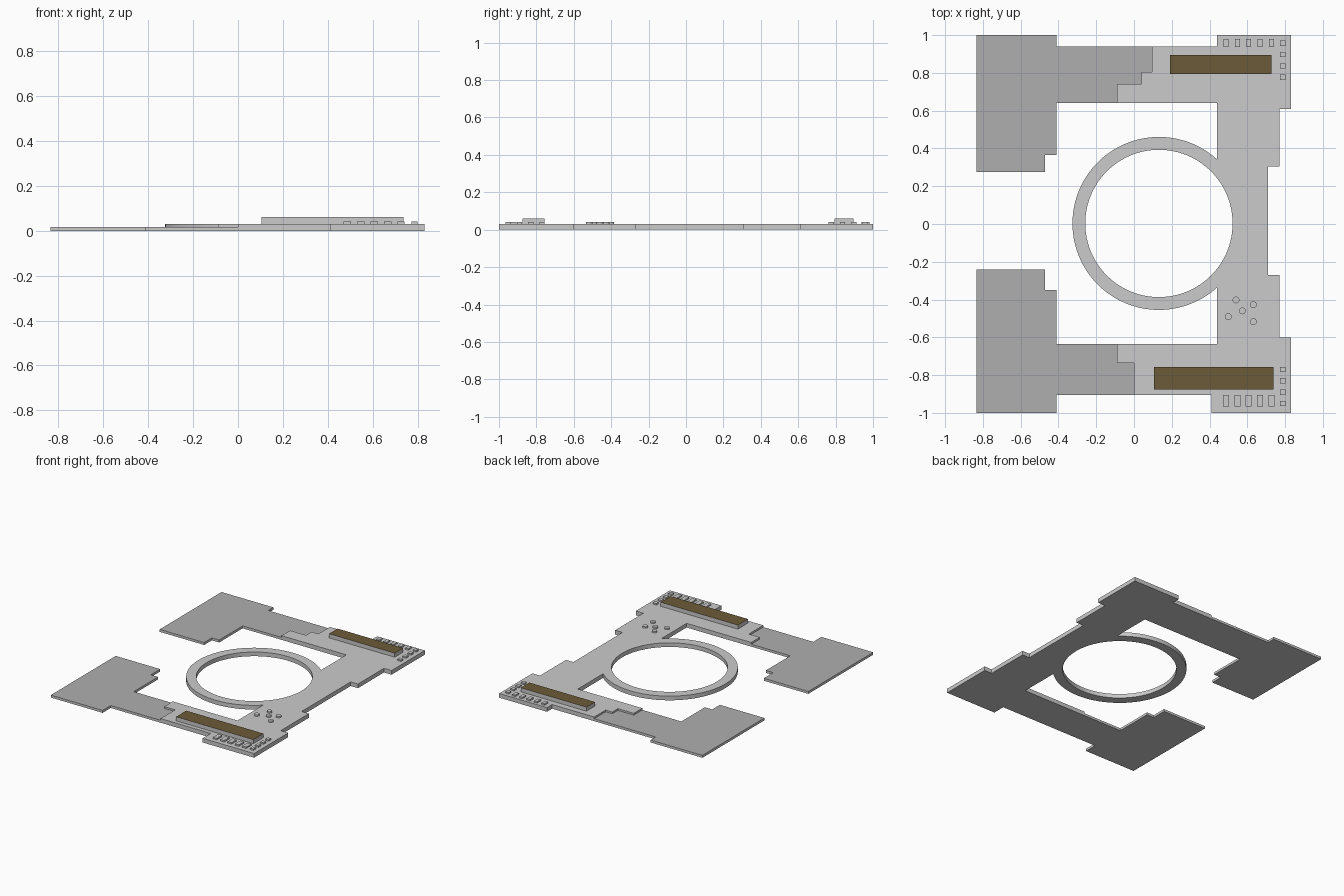
import bpy, bmesh
from math import cos, sin, acos, pi

if "Cube" in bpy.data.objects:
    bpy.data.objects.remove(bpy.data.objects["Cube"])


def colour(name, rgb):
    m = bpy.data.materials.new(name)
    m.diffuse_color = (*rgb, 1)
    m.use_nodes = True
    m.node_tree.nodes["Principled BSDF"].inputs["Base Color"].default_value = m.diffuse_color
    return m


grey = colour("plain_grey", (0.8, 0.8, 0.8))
dark = colour("dark_grey", (0.43, 0.43, 0.43))
brown = colour("brown", (0.15, 0.105, 0.04))


def plate(name, loops, z0, z1, top=None):
    """Extrude closed outlines (later ones are holes); optionally colour the top."""
    cu = bpy.data.curves.new(name, 'CURVE')
    cu.dimensions, cu.fill_mode = '2D', 'BOTH'
    cu.extrude = (z1 - z0) / 2
    for pts in loops:
        sp = cu.splines.new('POLY')
        sp.points.add(len(pts) - 1)
        for p, (x, y) in zip(sp.points, pts):
            p.co = (x, y, 0, 1)
        sp.use_cyclic_u = True
    ob = bpy.data.objects.new(name, cu)
    bpy.context.collection.objects.link(ob)
    bpy.ops.object.select_all(action='DESELECT')
    ob.select_set(True)
    bpy.context.view_layer.objects.active = ob
    bpy.ops.object.convert(target='MESH')
    ob = bpy.context.object
    bm = bmesh.new()
    bm.from_mesh(ob.data)
    bmesh.ops.remove_doubles(bm, verts=bm.verts, dist=1e-5)
    bmesh.ops.translate(bm, verts=bm.verts, vec=(0, 0, (z0 + z1) / 2))
    bmesh.ops.recalc_face_normals(bm, faces=bm.faces)
    if top:
        ob.data.materials.clear()
        ob.data.materials.append(grey)
        ob.data.materials.append(top)
        for f in bm.faces:
            f.material_index = int(f.normal.z > 0.9)
    bm.to_mesh(ob.data)
    bm.free()
    bpy.ops.object.shade_smooth_by_angle(angle=0.5)
    return ob


def rect(x0, x1, y0, y1):
    return [(x0, y0), (x1, y0), (x1, y1), (x0, y1)]


def arc(cx, cy, r, a0, a1, n):
    return [(cx + r * cos(a0 + (a1 - a0) * i / n),
             cy + r * sin(a0 + (a1 - a0) * i / n)) for i in range(n + 1)]


THICK, THIN, CHIP, STUD = 0.031, 0.018, 0.061, 0.042
CX, CY, R_OUT, R_IN, EDGE = 0.132, 0.003, 0.458, 0.39, 0.44

# Stepped joints shared by the thick board and the thin wings
top_step = [(-0.09, 0.64), (-0.09, 0.74), (0.04, 0.74), (0.04, 0.805),
            (0.095, 0.805), (0.095, 0.94)]
low_step = [(0, -0.905), (0, -0.735), (-0.09, -0.735), (-0.09, -0.635)]

# Thick board with the ring growing out of its inner edge
a = acos((EDGE - CX) / R_OUT)
ring = arc(CX, CY, R_OUT, 2 * pi - a, a, 72)
board = (top_step
         + [(EDGE, 0.94), (EDGE, 1), (0.832, 1), (0.832, 0.61), (0.77, 0.61),
            (0.77, 0.305), (0.71, 0.305), (0.71, -0.27), (0.77, -0.27),
            (0.77, -0.60), (0.832, -0.60), (0.832, -1), (0.41, -1), (0.41, -0.905)]
         + low_step + [(EDGE, -0.635)] + ring + [(EDGE, 0.64)])
hole = arc(CX, CY, R_IN, 0, 2 * pi, 96)[:-1]
plate("main_board_with_ring", [board, hole], 0, THICK)

# Thin wings with dark tops
plate("upper_wing", [top_step + [
    (-0.41, 0.94), (-0.41, 1), (-0.835, 1), (-0.835, 0.275), (-0.47, 0.275),
    (-0.47, 0.365), (-0.41, 0.365), (-0.41, 0.64)]], 0, THIN, dark)
plate("lower_wing", [low_step + [
    (-0.41, -0.635), (-0.41, -0.35), (-0.47, -0.35), (-0.47, -0.24),
    (-0.835, -0.24), (-0.835, -1), (-0.41, -1), (-0.41, -0.905)]], 0, THIN, dark)

# Raised bars with brown tops
plate("upper_bar", [rect(0.19, 0.728, 0.795, 0.895)], THICK, CHIP, brown)
plate("lower_bar", [rect(0.105, 0.738, -0.875, -0.757)], THICK, CHIP, brown)

# Rows of small tiles along the outer corners
for i in range(5):
    x = 0.487 + 0.06 * i
    plate("upper_row_tile", [rect(x - 0.013, x + 0.013, 0.938, 0.98)], THICK, STUD)
    plate("lower_row_tile", [rect(x - 0.016, x + 0.016, -0.966, -0.905)], THICK, STUD)
for i in range(4):
    for name, y in (("upper_side_tile", 0.957 - 0.06 * i),
                    ("lower_side_tile", -0.77 - 0.06 * i)):
        plate(name, [rect(0.773, 0.801, y - 0.014, y + 0.014)], THICK, STUD)

# Cluster of round studs
for x, y in ((0.54, -0.402), (0.632, -0.427), (0.574, -0.46),
             (0.499, -0.491), (0.632, -0.517)):
    plate("round_stud", [arc(x, y, 0.018, 0, 2 * pi, 24)[:-1]], THICK, STUD)
